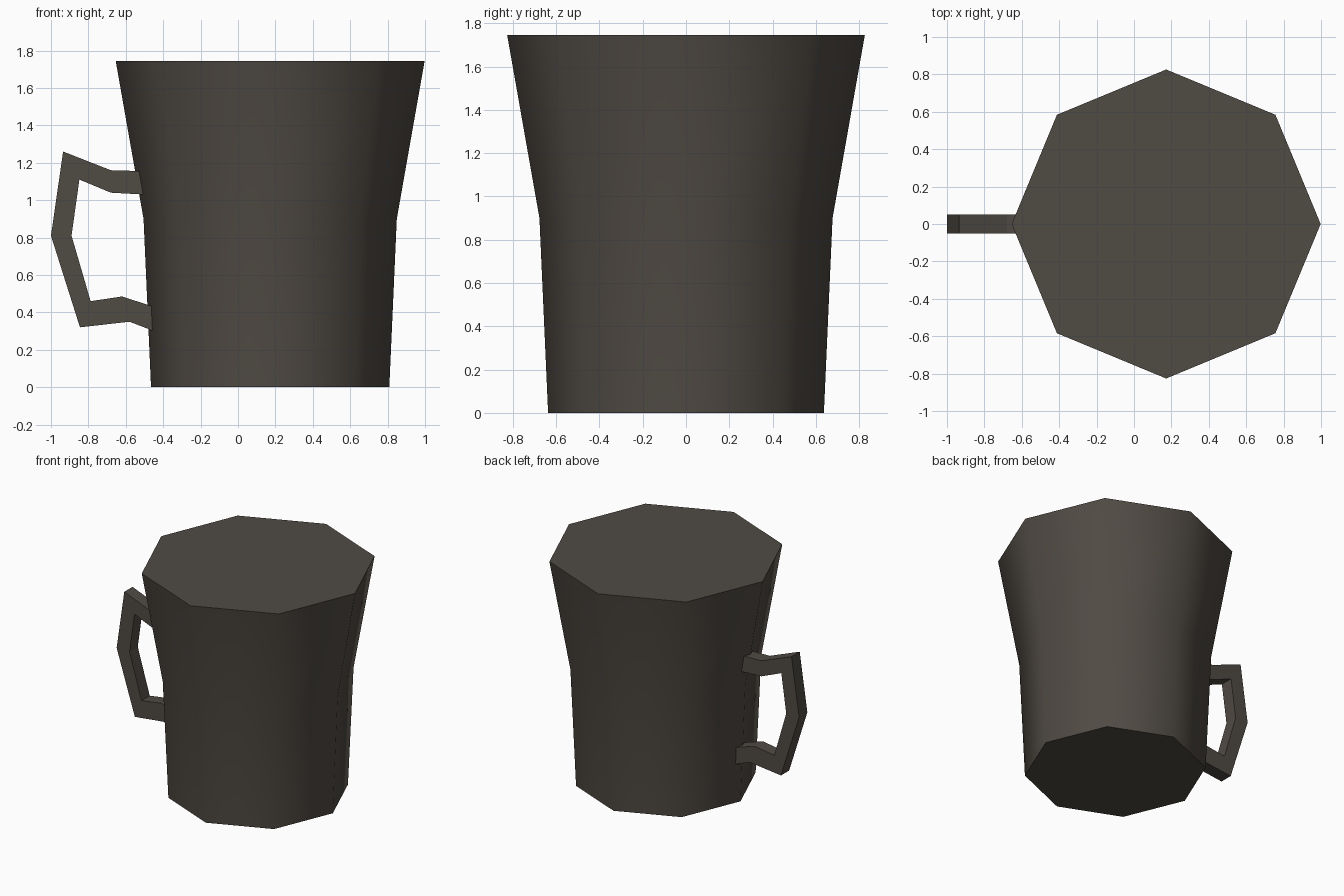
import bpy, bmesh, math

cube = bpy.data.objects.get("Cube")
if cube:
    bpy.data.objects.remove(cube, do_unlink=True)

# Single dark clay colour
clay = bpy.data.materials.new("dark_brown_grey")
clay.use_nodes = True
colour = (0.08, 0.069, 0.057, 1)
clay.diffuse_color = colour
shader = next(n for n in clay.node_tree.nodes if n.type == "BSDF_PRINCIPLED")
shader.inputs["Base Color"].default_value = colour
shader.inputs["Roughness"].default_value = 0.8


def make_object(name, bm):
    bmesh.ops.recalc_face_normals(bm, faces=bm.faces)
    mesh = bpy.data.meshes.new(name)
    bm.to_mesh(mesh)
    bm.free()
    mesh.materials.append(clay)
    obj = bpy.data.objects.new(name, mesh)
    bpy.context.collection.objects.link(obj)
    return obj


def bridge(bm, a, b):
    for i in range(len(a)):
        j = (i + 1) % len(a)
        bm.faces.new((a[i], a[j], b[j], b[i]))


# Eight-sided cup: rings of (radius, height), closed at both ends
SIDES, CUP_X = 8, 0.172
bm = bmesh.new()
rings = []
for radius, z in [(0.637, 0), (0.677, 0.9), (0.826, 1.745)]:
    angles = [math.tau * i / SIDES for i in range(SIDES)]
    rings.append([bm.verts.new((CUP_X + radius * math.cos(t), radius * math.sin(t), z))
                  for t in angles])
for low, high in zip(rings, rings[1:]):
    bridge(bm, low, high)
bm.faces.new(rings[0])
bm.faces.new(rings[-1])
cup = make_object("cup_body", bm)

# Smooth walls with crisp rims
bpy.ops.object.select_all(action="DESELECT")
cup.select_set(True)
bpy.context.view_layer.objects.active = cup
bpy.ops.object.shade_smooth_by_angle(angle=math.radians(60))

# Angular handle: square section following outer and inner (x, z) outlines
outer = [(-0.5, 1.155), (-0.68, 1.16), (-0.935, 1.26), (-1, 0.81),
         (-0.845, 0.32), (-0.58, 0.35), (-0.45, 0.3)]
inner = [(-0.5, 1.03), (-0.68, 1.04), (-0.848, 1.11), (-0.89, 0.81),
         (-0.788, 0.46), (-0.62, 0.485), (-0.45, 0.43)]
HALF = 0.05
bm = bmesh.new()
sections = []
for (ox, oz), (ix, iz) in zip(outer, inner):
    corners = [(ox, -HALF, oz), (ox, HALF, oz), (ix, HALF, iz), (ix, -HALF, iz)]
    sections.append([bm.verts.new(c) for c in corners])
for a, b in zip(sections, sections[1:]):
    bridge(bm, a, b)
bm.faces.new(sections[0])
bm.faces.new(sections[-1])
make_object("handle", bm)
